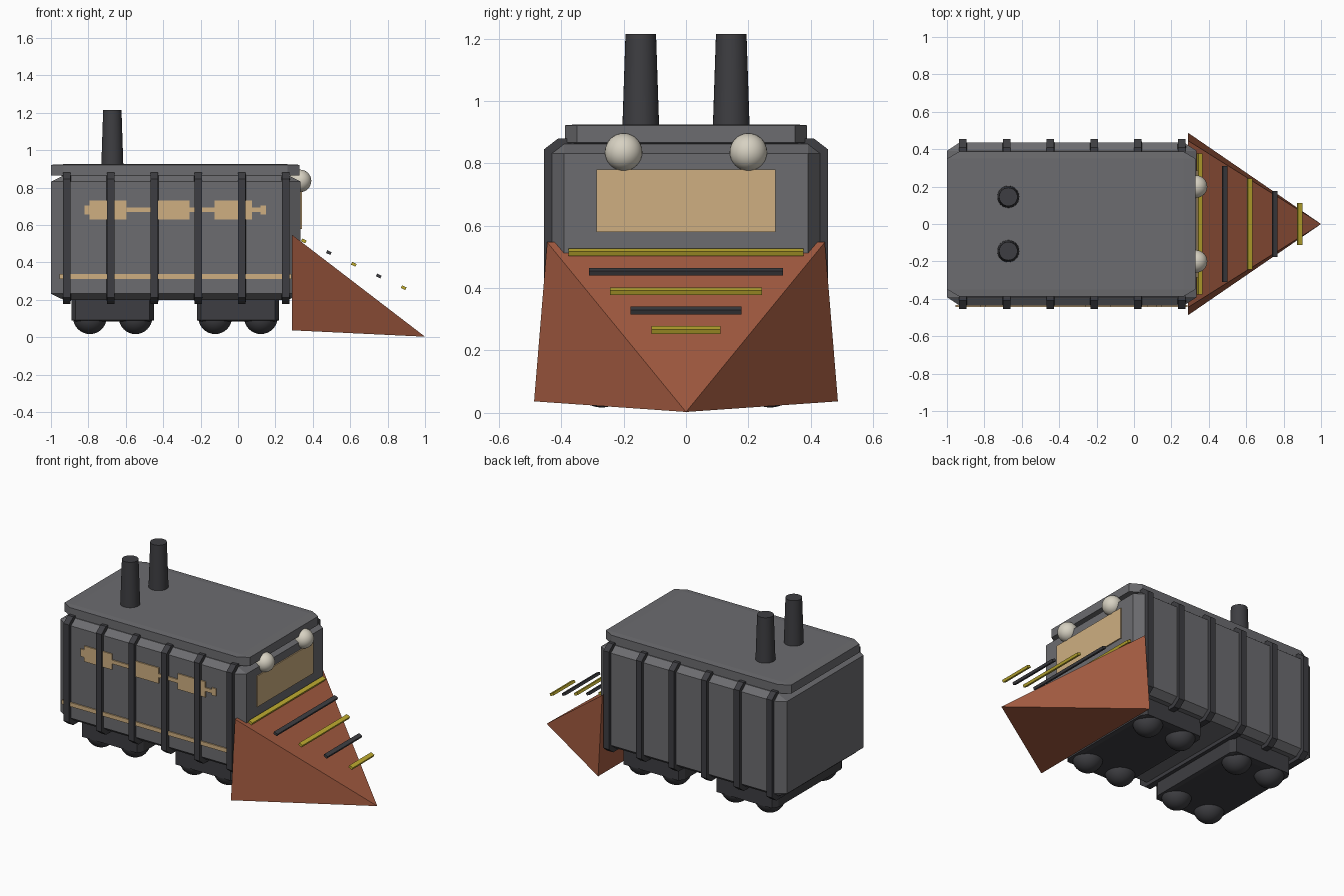
import bpy
import bmesh
from math import radians

cube = bpy.data.objects.get("Cube")
if cube:
    bpy.data.objects.remove(cube, do_unlink=True)


def material(name, rgb):
    m = bpy.data.materials.new(name)
    m.use_nodes = True
    color = (*rgb, 1)
    m.diffuse_color = color
    m.node_tree.nodes["Principled BSDF"].inputs["Base Color"].default_value = color
    return m


GREY = material("hull grey", (0.15, 0.15, 0.16))
DARK = material("dark iron", (0.048, 0.048, 0.054))
RUST = material("rust orange", (0.37, 0.105, 0.052))
TAN = material("tan", (0.62, 0.43, 0.22))
YELLOW = material("yellow", (0.52, 0.41, 0.03))
CREAM = material("lamp cream", (0.68, 0.64, 0.54))


def finish(name, mat):
    o = bpy.context.object
    o.name = name
    o.data.materials.append(mat)
    return o


def box(name, xs, ys, zs, mat, bevel=0, tilt=0):
    """Box from its (min, max) ranges; the bevel stretches with the box."""
    spans = (xs, ys, zs)
    bpy.ops.mesh.primitive_cube_add(
        size=1, location=[(a + b) / 2 for a, b in spans], rotation=(0, tilt, 0))
    o = finish(name, mat)
    o.scale = [b - a for a, b in spans]
    if bevel:
        mod = o.modifiers.new("Bevel", "BEVEL")
        mod.width = bevel
        mod.segments = 1
    return o


def ball(name, loc, r, mat):
    bpy.ops.mesh.primitive_uv_sphere_add(segments=32, ring_count=16, radius=r, location=loc)
    o = finish(name, mat)
    bpy.ops.object.shade_smooth()
    return o


# Hull and roof slab
box("hull", (-1, 0.335), (-0.435, 0.435), (0.2, 0.865), GREY, 0.05)
box("roof", (-1, 0.33), (-0.388, 0.388), (0.863, 0.925), GREY, 0.05)

# Ribs wrapping the hull
for i in range(6):
    x = -0.915 + i * 0.234
    box(f"rib_{i + 1}", (x - 0.022, x + 0.022), (-0.455, 0.455), (0.178, 0.88), DARK, 0.05)

# Bogies with wheels
for label, x in (("rear", -0.67), ("front", 0)):
    box(f"{label}_bogie", (x - 0.22, x + 0.22), (-0.36, 0.36), (0.085, 0.205), DARK, 0.05)
    for dx in (-0.122, 0.122):
        for side, y in (("left", 0.27), ("right", -0.27)):
            ball(f"{label}_wheel_{side}", (x + dx, y, 0.107), 0.09, DARK)

# Chimneys and headlights
for side, s in (("left", 1), ("right", -1)):
    bpy.ops.mesh.primitive_cone_add(vertices=32, radius1=0.059, radius2=0.049, depth=0.3,
                                    location=(-0.672, s * 0.145, 1.065))
    finish(f"chimney_{side}", DARK)
    bpy.ops.object.shade_smooth_by_angle(angle=radians(30))
    ball(f"headlight_{side}", (0.332, s * 0.2, 0.836), 0.06, CREAM)

# Windscreen
box("windscreen", (0.334, 0.342), (-0.287, 0.287), (0.58, 0.78), TAN)

# Painted trim on one flank
flank = (-0.443, -0.434)
box("flank_stripe", (-0.955, 0.285), flank, (0.312, 0.338), TAN)
box("flank_rod", (-0.81, 0.14), flank, (0.669, 0.693), TAN)
for x in (-0.695, -0.36, -0.025):
    box("flank_panel", (x - 0.1, x + 0.1), flank, (0.63, 0.731), TAN)
for x in (-0.805, 0.135):
    box("flank_rod_end", (x - 0.016, x + 0.016), flank, (0.657, 0.705), TAN)

# Wedge plough: four-sided pyramid lying on its side
bm = bmesh.new()
tip = bm.verts.new((1, 0, 0.003))
base = [bm.verts.new((0.29, y, z)) for y, z in
        ((-0.487, 0.037), (0.487, 0.037), (0.445, 0.547), (-0.445, 0.547))]
bm.faces.new(base)
for i in range(4):
    bm.faces.new((base[i], base[(i + 1) % 4], tip))
bmesh.ops.recalc_face_normals(bm, faces=bm.faces)
mesh = bpy.data.meshes.new("plough")
bm.to_mesh(mesh)
bm.free()
plough = bpy.data.objects.new("plough", mesh)
mesh.materials.append(RUST)
bpy.context.collection.objects.link(plough)

# Warning bars stepping down above the plough
for i in range(5):
    x, z, w = 0.352 + i * 0.1335, 0.515 - i * 0.0625, 0.377 - i * 0.0665
    box(f"warning_bar_{i + 1}", (x - 0.013, x + 0.013), (-w, w), (z - 0.008, z + 0.008),
        DARK if i % 2 else YELLOW, 0, radians(25))
